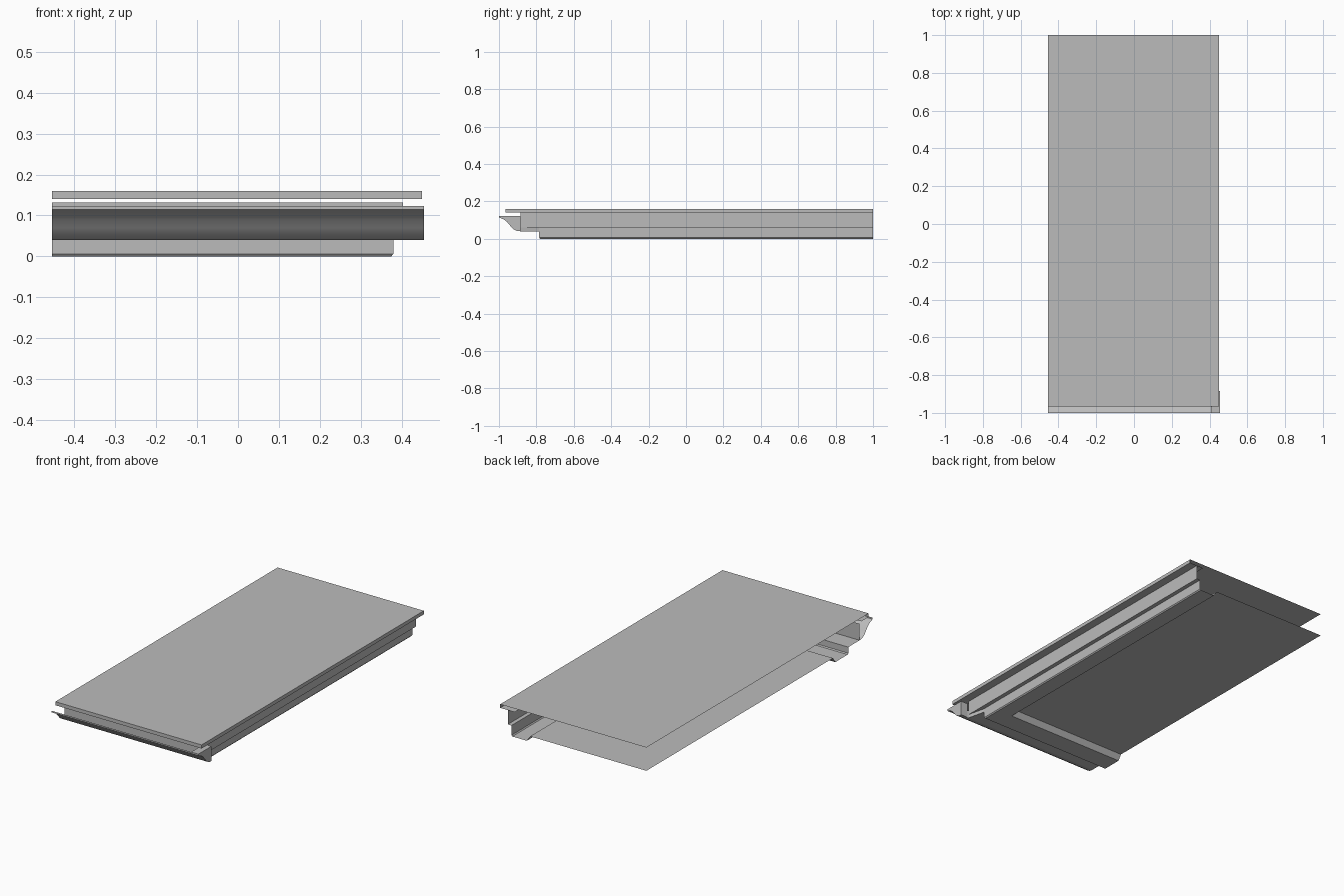
import bpy
import bmesh

cube = bpy.data.objects.get("Cube")
if cube:
    bpy.data.objects.remove(cube, do_unlink=True)

LEFT, BACK = -0.455, 1.0      # open edges of the sheets

grey = bpy.data.materials.new("light_grey_metal")
grey.use_nodes = True
colour = (0.5, 0.5, 0.5, 1)
grey.diffuse_color = colour
bsdf = grey.node_tree.nodes["Principled BSDF"]
bsdf.inputs["Base Color"].default_value = colour


def finish(name, bm):
    bmesh.ops.remove_doubles(bm, verts=bm.verts, dist=0.0005)
    mesh = bpy.data.meshes.new(name)
    bm.to_mesh(mesh)
    bm.free()
    mesh.materials.append(grey)
    obj = bpy.data.objects.new(name, mesh)
    bpy.context.collection.objects.link(obj)
    return obj


def join_rows(bm, rows):
    """Bridge neighbouring rows of points, ordered from top to bottom."""
    rows = [[bm.verts.new(p) for p in row] for row in rows]
    for a, b in zip(rows, rows[1:]):
        for i in range(len(a) - 1):
            bm.faces.new((b[i], b[i + 1], a[i + 1], a[i]))
    return rows


def folded_sheet(name, profile, fill_row, upward):
    """Sheet folded along the front and the side; profile is (x, side z, front y, front z)."""
    bm = bmesh.new()
    rows = join_rows(bm, [[(LEFT, y, zf), (x, y, zf), (x, y, zs), (x, BACK, zs)]
                          for x, zs, y, zf in profile])
    edge = rows[fill_row]
    loop = [bm.verts.new((LEFT, BACK, edge[0].co.z)), edge[0], edge[1], edge[3]]
    bm.faces.new(loop if upward else loop[::-1])
    return finish(name, bm)


# Top panel with a turned-down lip and a return underneath
folded_sheet("top_panel", [
    (0.45, 0.16, -0.965, 0.16),
    (0.45, 0.14, -0.965, 0.14),
    (0.36, 0.14, -0.90, 0.14),
], 0, True)

# Tray: wall, ledge, raised rim channel and recessed floor
folded_sheet("tray", [
    (0.403, 0.14, -0.885, 0.132),
    (0.403, 0.06, -0.885, 0.04),
    (0.38, 0.06, -0.785, 0.04),
    (0.38, 0.006, -0.785, 0.006),
    (0.375, 0, -0.78, 0),
    (0.285, 0, -0.67, 0),
    (0.265, 0.03, -0.65, 0.03),
], -1, False)

# Curved front grip, open at the top
grip_profile = [(-1, 0.123), (-1, 0.114), (-0.975, 0.104), (-0.957, 0.09),
                (-0.94, 0.07), (-0.925, 0.053), (-0.908, 0.043), (-0.885, 0.04)]
bm = bmesh.new()
join_rows(bm, [[(LEFT, y, z), (0.41, y, z)] for y, z in grip_profile])
grip = finish("front_grip", bm)

# Solid cap closing the grip end
bm = bmesh.new()
section = [bm.verts.new((0.41, y, z)) for y, z in grip_profile + [(-0.885, 0.123)]]
face = bm.faces.new(section)
side = bmesh.ops.extrude_face_region(bm, geom=[face])
moved = [v for v in side["geom"] if isinstance(v, bmesh.types.BMVert)]
bmesh.ops.translate(bm, verts=moved, vec=(0.045, 0, 0))
if not any(f.normal.x < 0 and len(f.verts) == len(section) for f in bm.faces):
    bm.normal_update()
bmesh.ops.recalc_face_normals(bm, faces=bm.faces)
cap = finish("grip_end_cap", bm)

# Smooth the curved parts
bpy.ops.object.select_all(action='DESELECT')
for obj in (grip, cap):
    obj.select_set(True)
bpy.context.view_layer.objects.active = grip
bpy.ops.object.shade_smooth_by_angle(angle=0.6)
